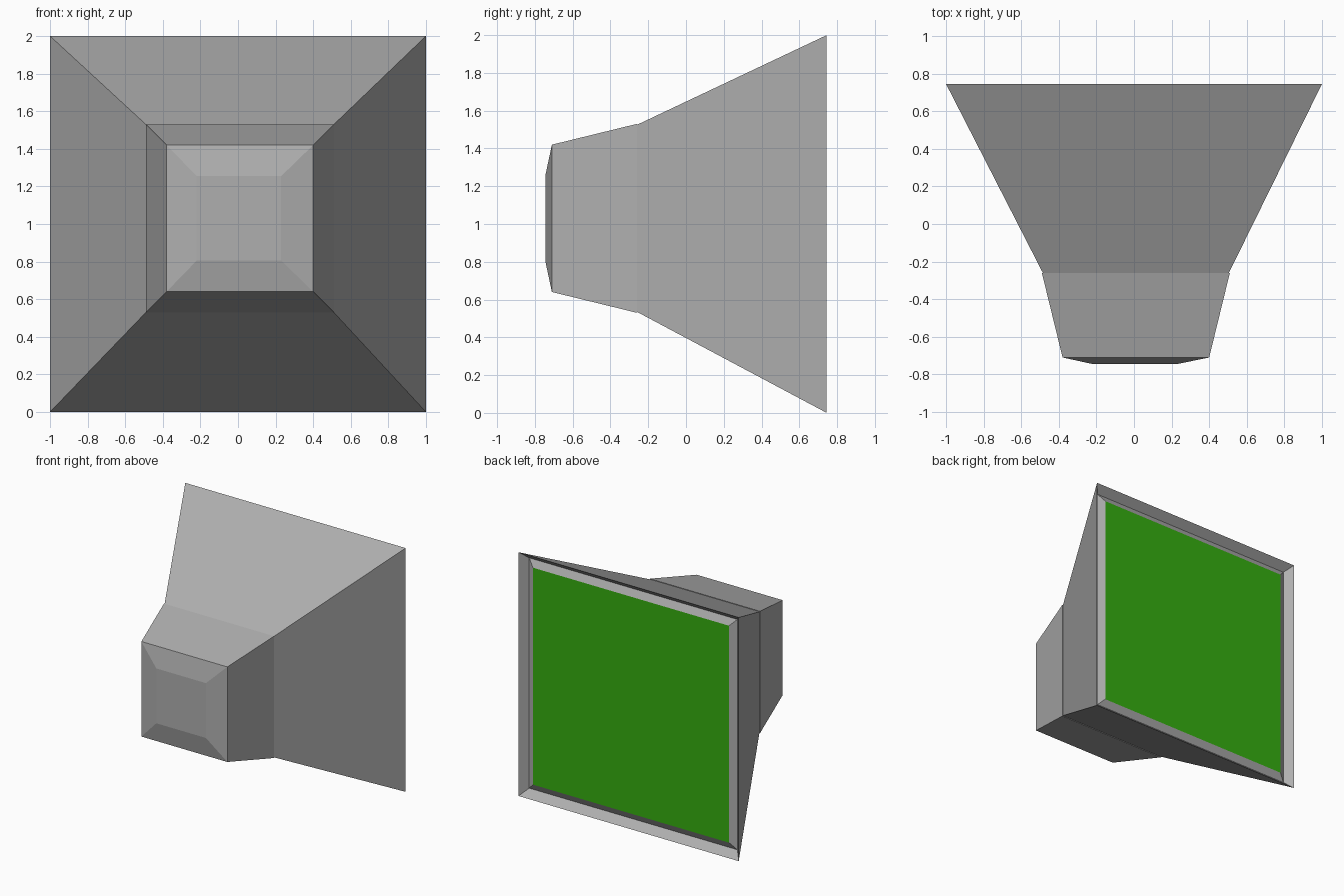
import bpy
import bmesh

cube = bpy.data.objects.get("Cube")
if cube:
    bpy.data.objects.remove(cube, do_unlink=True)


def make_material(name, colour):
    mat = bpy.data.materials.new(name)
    mat.use_nodes = True
    mat.diffuse_color = colour
    mat.node_tree.nodes["Principled BSDF"].inputs["Base Color"].default_value = colour
    return mat


casing = make_material("casing grey", (0.43, 0.43, 0.43, 1))
display = make_material("display green", (0.036, 0.42, 0.005, 1))


def square_loft(name, sections, mat, cap_first=True, cap_last=True):
    """Join square sections (y, half size, centre x, centre z) into a flat-faced shell."""
    bm = bmesh.new()
    rings = []
    for y, h, cx, cz in sections:
        corners = ((-h, -h), (h, -h), (h, h), (-h, h))
        rings.append([bm.verts.new((cx + x, y, cz + z)) for x, z in corners])
    for a, b in zip(rings, rings[1:]):
        for i in range(4):
            j = (i + 1) % 4
            bm.faces.new((a[i], a[j], b[j], b[i]))
    if cap_first:
        bm.faces.new(rings[0])
    if cap_last:
        bm.faces.new(rings[-1])
    bmesh.ops.recalc_face_normals(bm, faces=bm.faces[:])
    mesh = bpy.data.meshes.new(name)
    bm.to_mesh(mesh)
    bm.free()
    mesh.materials.append(mat)
    obj = bpy.data.objects.new(name, mesh)
    bpy.context.collection.objects.link(obj)
    return obj


# Flared housing, with a bevelled rim turning in to a raised screen surround
housing = square_loft("flared_housing", [
    (-0.26, 0.495, 0.01, 1.03),
    (0.745, 1.0, 0, 1),
    (0.683, 0.945, 0, 1),
    (0.713, 0.89, 0, 1),
], casing)

# Green screen is the innermost face of the surround
housing.data.materials.append(display)
screen = max((f for f in housing.data.polygons if f.normal.y > 0.99),
             key=lambda f: f.center.y)
screen.material_index = 1

# Tapered neck with a shallow chamfered end cap
square_loft("tapered_neck", [
    (-0.745, 0.225, 0.005, 1.03),
    (-0.71, 0.39, 0.01, 1.03),
    (-0.26, 0.5, 0.01, 1.03),
], casing)
